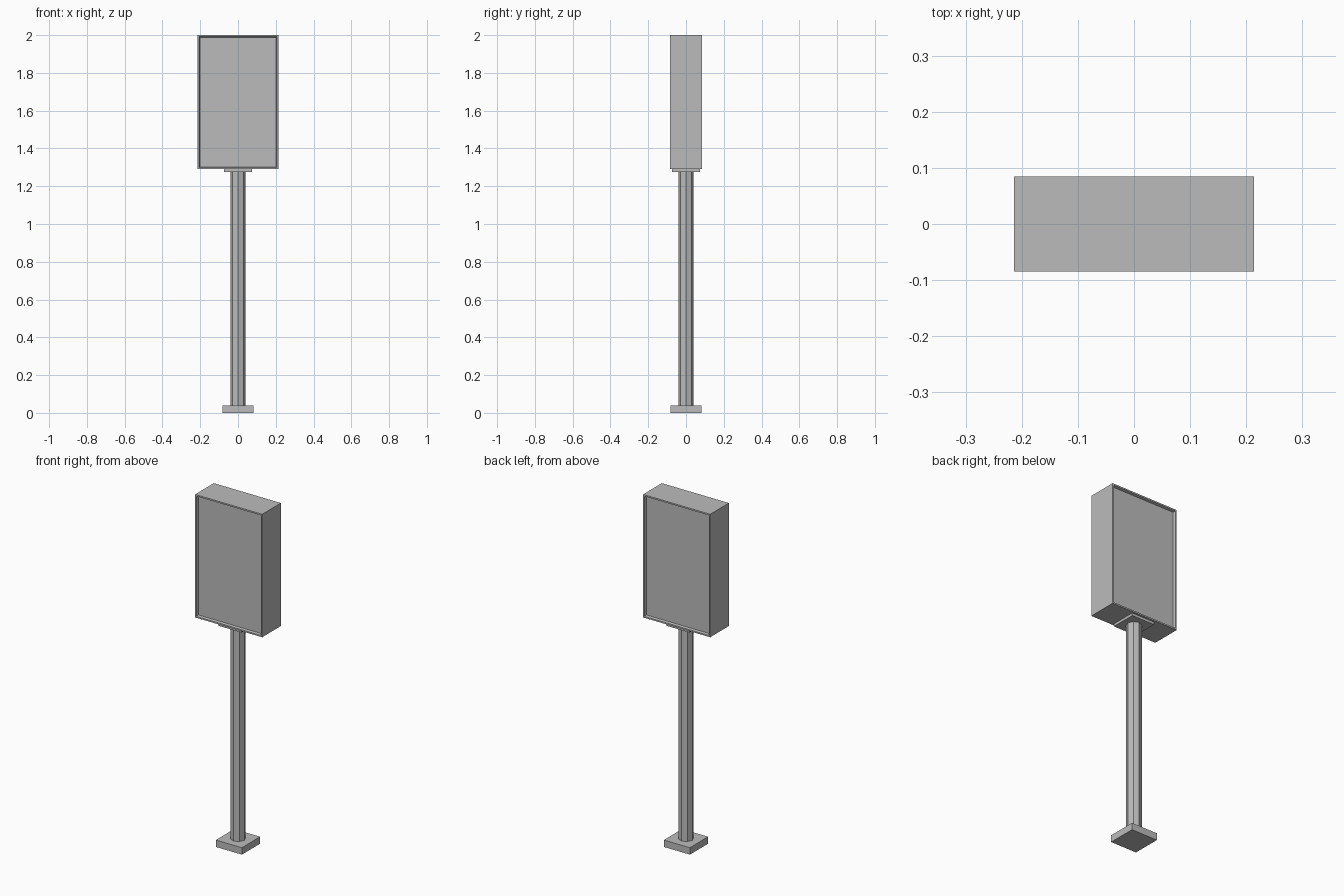
import bpy, bmesh, math
from mathutils import Vector, Matrix

cube = bpy.data.objects.get("Cube")
if cube:
    bpy.data.objects.remove(cube, do_unlink=True)

grey = bpy.data.materials.new("plain grey")
grey.use_nodes = True
COLOUR = (0.5, 0.5, 0.5, 1)
grey.diffuse_color = COLOUR
grey.node_tree.nodes["Principled BSDF"].inputs["Base Color"].default_value = COLOUR


def finish(name, bm):
    mesh = bpy.data.meshes.new(name)
    bm.to_mesh(mesh)
    bm.free()
    mesh.materials.append(grey)
    obj = bpy.data.objects.new(name, mesh)
    bpy.context.collection.objects.link(obj)
    return obj


def box(half_x, half_y, bottom, top):
    bm = bmesh.new()
    size = Matrix.Diagonal((2 * half_x, 2 * half_y, top - bottom, 1))
    place = Matrix.Translation((0, 0, (bottom + top) / 2))
    bmesh.ops.create_cube(bm, size=1, matrix=place @ size)
    return bm


# Square foot and mounting plate
finish("base_plate", box(0.083, 0.083, 0, 0.04))
finish("mounting_plate", box(0.073, 0.073, 1.275, 1.29))

# Eight-sided pole
bm = bmesh.new()
bmesh.ops.create_cone(bm, cap_ends=True, segments=8, radius1=0.041, radius2=0.041,
                      depth=1.24, matrix=Matrix.Translation((0, 0, 0.66)))
finish("pole", bm)

# Sign cabinet with a framed, sunken panel on the front and the back
bm = box(0.214, 0.085, 1.29, 2)
bm.normal_update()
for face in [f for f in bm.faces if abs(f.normal.y) > 0.9]:
    inward = -face.normal.copy()
    bmesh.ops.inset_region(bm, faces=[face], thickness=0.012)
    bmesh.ops.inset_region(bm, faces=[face], thickness=0.005)
    bmesh.ops.translate(bm, verts=face.verts, vec=inward * 0.014)
finish("sign_cabinet", bm)
